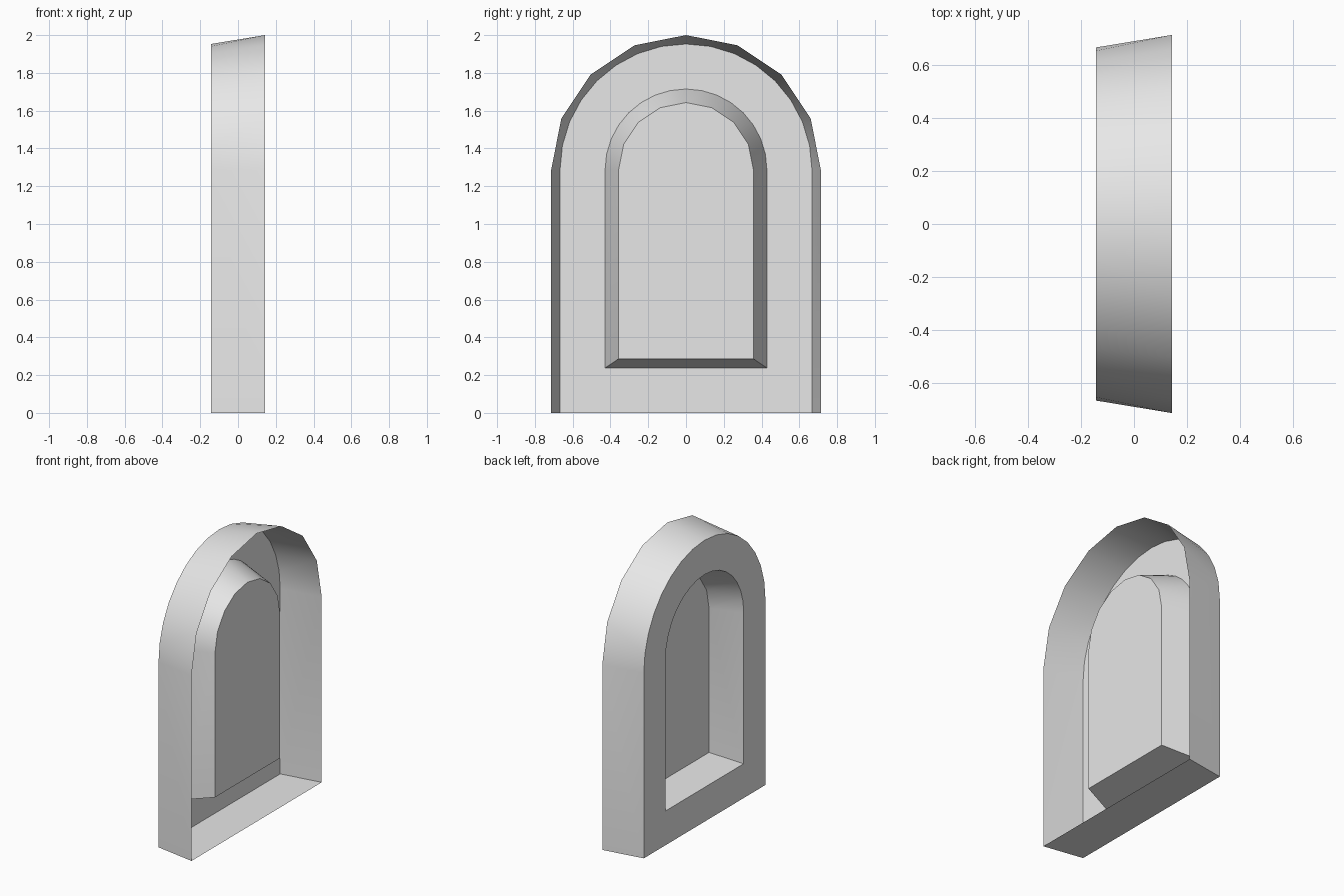
import bpy
import bmesh
from math import cos, sin, pi, radians

cube = bpy.data.objects.get("Cube")
if cube:
    bpy.data.objects.remove(cube, do_unlink=True)

SPRING = 1.286          # height where the arch begins
BACK, FRONT, PANEL = -0.143, 0.143, 0.073   # x planes

grey = bpy.data.materials.new("light_grey")
grey.use_nodes = True
grey.diffuse_color = (0.8, 0.8, 0.8, 1)
grey.node_tree.nodes["Principled BSDF"].inputs["Base Color"].default_value = (0.8, 0.8, 0.8, 1)


def arch(x, radius, base, segments):
    """Arched outline in the y-z plane, counter-clockwise from +x."""
    curve = [(x, radius * cos(pi * i / segments), SPRING + radius * sin(pi * i / segments))
             for i in range(segments + 1)]
    return [(x, radius, base)] + curve + [(x, -radius, base)]


def finish(name, bm):
    mesh = bpy.data.meshes.new(name)
    bm.to_mesh(mesh)
    bm.free()
    mesh.materials.append(grey)
    obj = bpy.data.objects.new(name, mesh)
    bpy.context.collection.objects.link(obj)
    bpy.ops.object.select_all(action='DESELECT')
    obj.select_set(True)
    bpy.context.view_layer.objects.active = obj
    bpy.ops.object.shade_smooth_by_angle(angle=radians(30))


def bridge(name, coarse, fine, flip=False):
    """Join two arches; the fine one has equal or double the arch segments."""
    bm = bmesh.new()
    a = [bm.verts.new(p) for p in coarse]
    b = [bm.verts.new(p) for p in fine]

    def face(*verts):
        bm.faces.new(verts[::-1] if flip else verts)

    # Straight sides and bottom
    face(a[0], a[1], b[1], b[0])
    face(a[-2], a[-1], b[-1], b[-2])
    face(a[-1], a[0], b[0], b[-1])
    # Curved top
    arch_a, arch_b = a[1:-1], b[1:-1]
    for i in range(len(arch_a) - 1):
        p, q = arch_a[i], arch_a[i + 1]
        if len(a) == len(b):
            face(p, q, arch_b[i + 1], arch_b[i])
        else:
            start, mid, end = arch_b[2 * i:2 * i + 3]
            face(p, mid, start)
            face(p, q, mid)
            face(q, end, mid)
    finish(name, bm)


rim = arch(FRONT, 0.714, 0, 8)
border_outer = arch(BACK, 0.667, 0, 16)
border_inner = arch(BACK, 0.4286, 0.238, 16)
panel = arch(PANEL, 0.357, 0.286, 8)

# Flared outer shell, flat border and tapered niche walls
bridge("outer_wall", rim, border_outer, flip=True)
bridge("border", border_inner, border_outer)
bridge("niche_wall", panel, border_inner)

# Flat arched panel at the bottom of the niche
bm = bmesh.new()
bm.faces.new([bm.verts.new(p) for p in reversed(panel)])
finish("niche_panel", bm)
